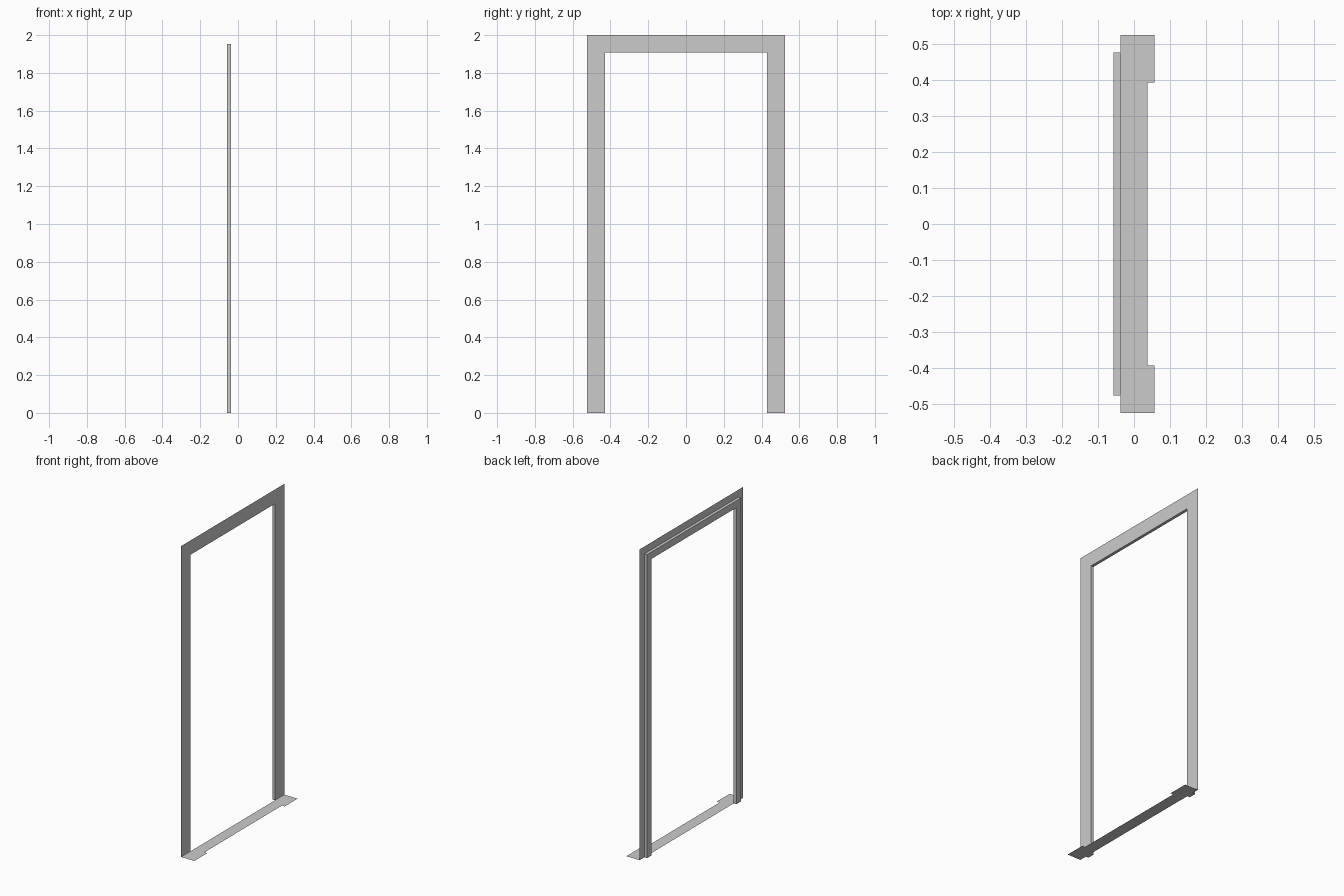
import bpy, bmesh

if "Cube" in bpy.data.objects:
    bpy.data.objects.remove(bpy.data.objects["Cube"])

X_BACK, X_FACE, X_STOP, X_FOOT = -0.057, -0.038, 0.037, 0.057


def finish(bm, name):
    me = bpy.data.meshes.new(name)
    bm.to_mesh(me)
    bm.free()
    ob = bpy.data.objects.new(name, me)
    bpy.context.collection.objects.link(ob)
    return ob


def arch(bm, x, outer_y, outer_z, inner_y, inner_z):
    """Flat arch facing +x: two legs and a lintel with mitred corners."""
    outer = [(-outer_y, 0), (-outer_y, outer_z), (outer_y, outer_z), (outer_y, 0)]
    inner = [(-inner_y, 0), (-inner_y, inner_z), (inner_y, inner_z), (inner_y, 0)]
    o = [bm.verts.new((x, y, z)) for y, z in outer]
    i = [bm.verts.new((x, y, z)) for y, z in inner]
    return [bm.faces.new((o[k], i[k], i[k + 1], o[k + 1])) for k in range(3)]


# Wide flat casing, a single sheet
bm = bmesh.new()
arch(bm, X_FACE, 0.525, 2.0, 0.43, 1.908)
finish(bm, "frame_casing")

# Narrower raised lining behind the casing, open where it meets the sheet
bm = bmesh.new()
faces = arch(bm, X_FACE, 0.476, 1.953, 0.43, 1.908)
ext = bmesh.ops.extrude_face_region(bm, geom=faces)
verts = [g for g in ext["geom"] if isinstance(g, bmesh.types.BMVert)]
bmesh.ops.translate(bm, verts=verts, vec=(X_BACK - X_FACE, 0, 0))
front = [f for f in bm.faces if all(abs(v.co.x - X_FACE) < 1e-5 for v in f.verts)]
bmesh.ops.recalc_face_normals(bm, faces=bm.faces[:])
bmesh.ops.delete(bm, geom=front, context='FACES_ONLY')
finish(bm, "frame_lining")

# Flat threshold plate with wider feet at both ends
bm = bmesh.new()
profile = [(X_FACE, -0.525), (X_FOOT, -0.525), (X_FOOT, -0.393), (X_STOP, -0.393),
           (X_STOP, 0.393), (X_FOOT, 0.393), (X_FOOT, 0.525), (X_FACE, 0.525)]
bm.faces.new([bm.verts.new((x, y, 0)) for x, y in profile])
finish(bm, "threshold")
